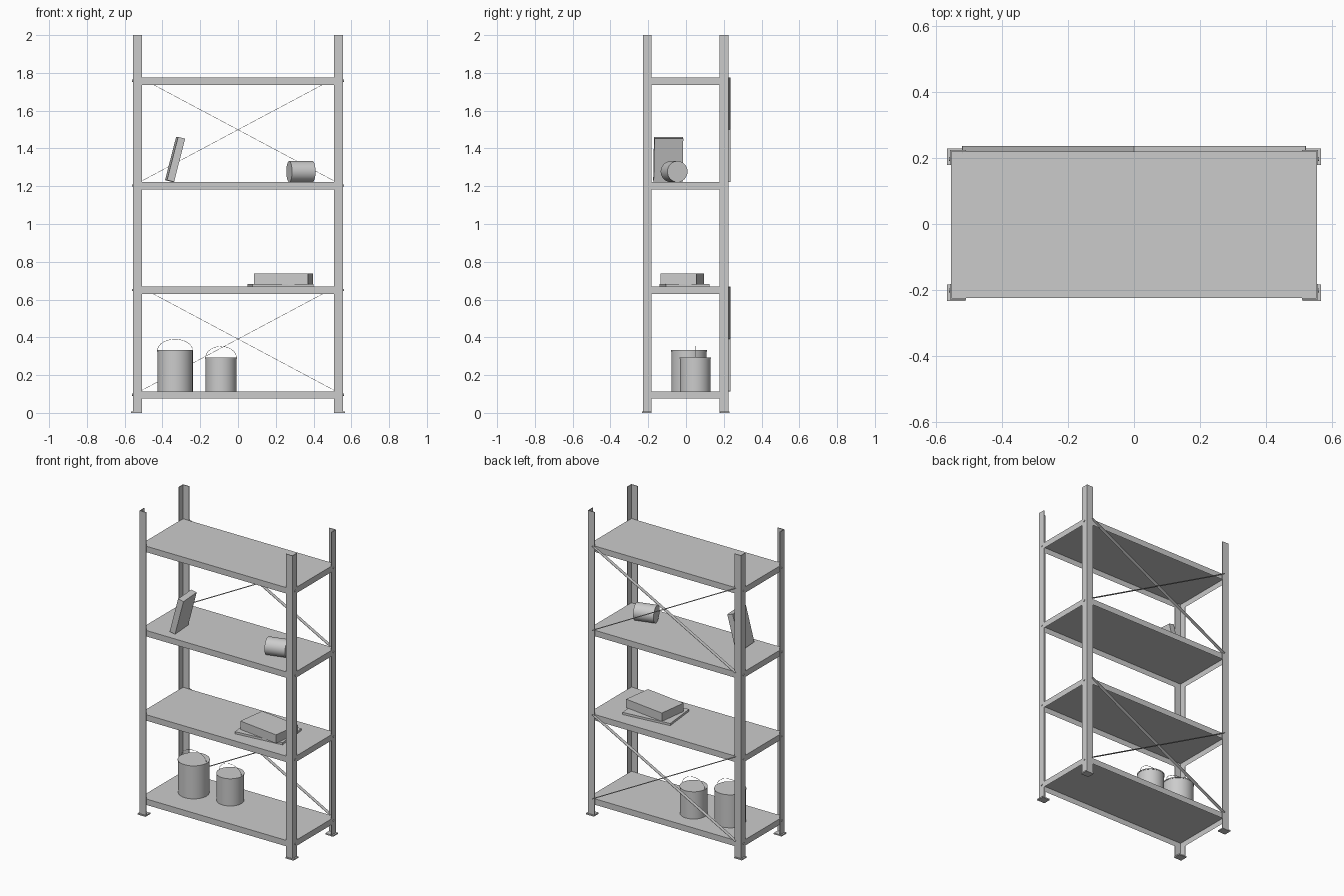
import bpy, bmesh, math
from mathutils import Matrix

cube = bpy.data.objects.get("Cube")
if cube:
    bpy.data.objects.remove(cube, do_unlink=True)

grey = bpy.data.materials.new("light_grey")
grey.use_nodes = True
GREY = (0.6, 0.6, 0.6, 1)
grey.diffuse_color = GREY
grey.node_tree.nodes["Principled BSDF"].inputs["Base Color"].default_value = GREY


def finish(name, bm, smooth=False):
    bmesh.ops.recalc_face_normals(bm, faces=bm.faces)
    mesh = bpy.data.meshes.new(name)
    bm.to_mesh(mesh)
    bm.free()
    mesh.materials.append(grey)
    obj = bpy.data.objects.new(name, mesh)
    bpy.context.collection.objects.link(obj)
    if smooth:
        bpy.ops.object.select_all(action="DESELECT")
        obj.select_set(True)
        bpy.context.view_layer.objects.active = obj
        bpy.ops.object.shade_smooth_by_angle(angle=math.radians(35))
    return obj


def box(name, centre, size, rot=Matrix()):
    bm = bmesh.new()
    matrix = Matrix.Translation(centre) @ rot @ Matrix.Diagonal((*size, 1))
    bmesh.ops.create_cube(bm, size=1, matrix=matrix)
    return finish(name, bm)


def cylinder(name, centre, radius, length, rot=Matrix(), sides=32):
    bm = bmesh.new()
    bmesh.ops.create_cone(bm, cap_ends=True, segments=sides, radius1=radius, radius2=radius,
                          depth=length, matrix=Matrix.Translation(centre) @ rot)
    return finish(name, bm, True)


def turn(degrees, axis):
    return Matrix.Rotation(math.radians(degrees), 4, axis)


# Frame dimensions
MID_Y = -0.002
POST_X, POST_Y, WIDE, DEEP, WALL = 0.557, 0.226, 0.048, 0.046, 0.004
SHELF_TOPS = [0.114 + 0.554 * i for i in range(4)]
SHELF_X, SHELF_Y, SHELF_THICK, SHEET = 0.5545, 0.2215, 0.039, 0.006


def angle_post(name, sx, sy):
    """Upright with an L section whose corner points outwards."""
    section = [(0, 0), (WIDE, 0), (WIDE, WALL), (WALL, WALL), (WALL, DEEP), (0, DEEP)]
    bm = bmesh.new()
    verts = [bm.verts.new((sx * (POST_X - u), MID_Y + sy * (POST_Y - v), 0)) for u, v in section]
    face = bm.faces.new(verts)
    top = bmesh.ops.extrude_face_region(bm, geom=[face])["geom"]
    bmesh.ops.translate(bm, vec=(0, 0, 2), verts=[g for g in top if isinstance(g, bmesh.types.BMVert)])
    return finish(name, bm)


def shelf(name, top):
    """Folded sheet tray, open underneath."""
    bm = bmesh.new()
    size = Matrix.Diagonal((2 * SHELF_X, 2 * SHELF_Y, SHELF_THICK, 1))
    bmesh.ops.create_cube(bm, size=1,
                          matrix=Matrix.Translation((0, MID_Y, top - SHELF_THICK / 2)) @ size)
    bmesh.ops.recalc_face_normals(bm, faces=bm.faces)
    under = [f for f in bm.faces if f.normal.z < -0.5]
    bmesh.ops.inset_region(bm, faces=under, thickness=SHEET)
    bmesh.ops.translate(bm, vec=(0, 0, SHELF_THICK - SHEET), verts=under[0].verts)
    return finish(name, bm)


# Posts, foot plates and bolts
for sx, x_name in ((1, "left"), (-1, "right")):
    for sy, y_name in ((-1, "front"), (1, "back")):
        corner = f"{y_name}_{x_name}"
        angle_post(f"{corner}_post", sx, sy)
        box(f"{corner}_foot", (sx * 0.5385, MID_Y + sy * 0.206, 0.004), (0.057, 0.05, 0.008))
        for level, top in enumerate(SHELF_TOPS):
            cylinder(f"{corner}_bolt_{level + 1}", (sx * 0.5585, MID_Y + sy * 0.199, top - 0.018),
                     0.006, 0.005, turn(90, "Y"), 12)

# Shelves
for level, top in enumerate(SHELF_TOPS):
    shelf(f"shelf_{level + 1}", top)

# Crossed flat braces at the back of the lowest and highest bays
for bay, level in (("lower", 0), ("upper", 2)):
    low, high = SHELF_TOPS[level], SHELF_TOPS[level + 1]
    angle = math.degrees(math.atan2(high - low, 1.04))
    for sign, way in ((1, "rising"), (-1, "falling")):
        box(f"{bay}_{way}_brace", (0, 0.2245, (low + high) / 2),
            (math.hypot(1.04, high - low), 0.023, 0.002), turn(-sign * angle, "Y"))


def bucket(name, x, y, radius, height):
    base = SHELF_TOPS[0]
    cylinder(f"{name}_body", (x, y, base + height / 2), radius * 0.975, height)
    cylinder(f"{name}_rim", (x, y, base + height - 0.003), radius, 0.006)
    # Wire handle
    curve = bpy.data.curves.new(f"{name}_handle", "CURVE")
    curve.dimensions = "3D"
    curve.bevel_depth = 0.0012
    curve.bevel_resolution = 1
    steps = 20
    spline = curve.splines.new("POLY")
    spline.points.add(steps)
    for i, point in enumerate(spline.points):
        a = math.pi * i / steps
        point.co = (x + radius * 0.97 * math.cos(a), y,
                    base + height - 0.002 + 0.06 * math.sin(a), 1)
    curve.materials.append(grey)
    bpy.context.collection.objects.link(bpy.data.objects.new(f"{name}_handle", curve))


# Things standing on the shelves
bucket("large_bucket", -0.333, 0.016, 0.096, 0.218)
bucket("small_bucket", -0.09, 0.049, 0.084, 0.18)

box("thin_book", (0.225, -0.008, SHELF_TOPS[1] + 0.007), (0.325, 0.232, 0.014), turn(6, "Z"))
box("thick_book", (0.24, -0.02, SHELF_TOPS[1] + 0.041), (0.289, 0.192, 0.056), turn(-7.7, "Z"))

box("leaning_book", (-0.333, -0.094, SHELF_TOPS[2] + 0.12), (0.0385, 0.153, 0.236),
    turn(4, "Z") @ turn(14.4, "Y"))
cylinder("lying_can", (0.333, -0.063, SHELF_TOPS[2] + 0.0555), 0.0555, 0.129,
         turn(16, "Z") @ turn(90, "Y"))
